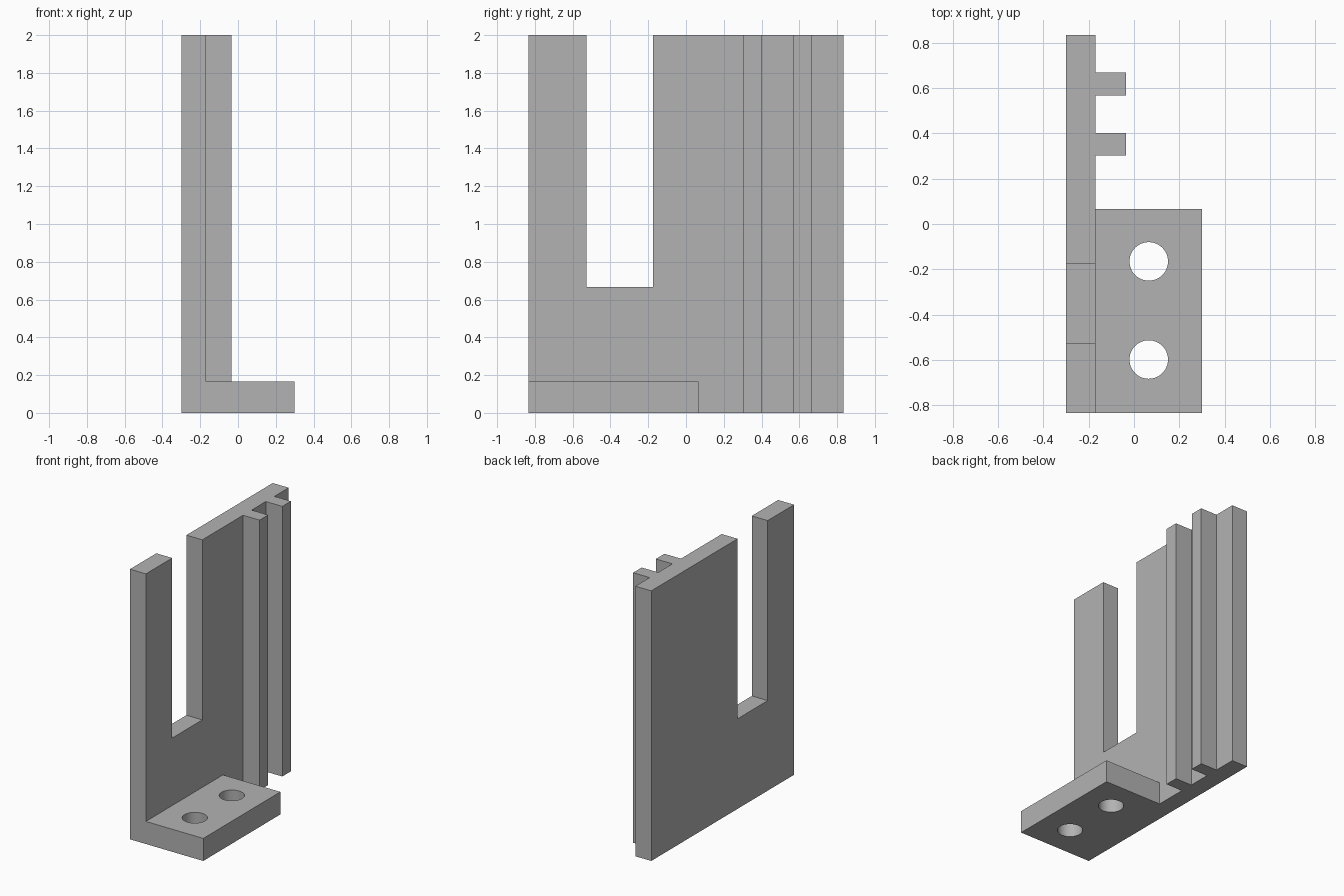
import bpy
import bmesh
import math
from mathutils import Matrix

cube = bpy.data.objects.get("Cube")
if cube:
    bpy.data.objects.remove(cube, do_unlink=True)

grey = bpy.data.materials.new("plain_grey")
grey.use_nodes = True
colour = (0.45, 0.45, 0.45, 1)
grey.diffuse_color = colour
bsdf = next(n for n in grey.node_tree.nodes if n.type == 'BSDF_PRINCIPLED')
bsdf.inputs["Base Color"].default_value = colour


def make_object(name, bm):
    mesh = bpy.data.meshes.new(name)
    bm.to_mesh(mesh)
    bm.free()
    mesh.materials.append(grey)
    obj = bpy.data.objects.new(name, mesh)
    bpy.context.collection.objects.link(obj)
    return obj


def box(name, xs, ys, zs):
    bm = bmesh.new()
    bmesh.ops.create_cube(bm, size=1)
    for v in bm.verts:
        v.co = [lo + (c + 0.5) * (hi - lo)
                for c, (lo, hi) in zip(v.co, (xs, ys, zs))]
    return make_object(name, bm)


def cylinder(name, x, y, z, radius, depth):
    bm = bmesh.new()
    bmesh.ops.create_cone(bm, cap_ends=True, segments=48, radius1=radius,
                          radius2=radius, depth=depth,
                          matrix=Matrix.Translation((x, y, z)))
    return make_object(name, bm)


def combine(target, tool, operation):
    """Apply a boolean with the tool, then discard the tool."""
    tool.hide_render = True
    mod = target.modifiers.new(tool.name, 'BOOLEAN')
    mod.operation = operation
    mod.solver = 'EXACT'
    mod.object = tool
    bpy.context.view_layer.objects.active = target
    bpy.ops.object.modifier_apply(modifier=mod.name)
    bpy.data.objects.remove(tool, do_unlink=True)


HEIGHT, FRONT, BACK = 2.0, -0.835, 0.835
LEFT, WALL, INSIDE = -0.3, -0.17, -0.23

# Upright wall with an open slot
bracket = box("slotted_bracket", (LEFT, WALL), (FRONT, BACK), (0, HEIGHT))
combine(bracket, box("slot", (-0.5, 0), (-0.527, -0.175), (0.667, 2.2)),
        'DIFFERENCE')

# Foot flange and the two guide ribs, overlapping into the wall
combine(bracket, box("foot_flange", (INSIDE, 0.3), (FRONT, 0.067), (0, 0.167)),
        'UNION')
for y0, y1 in ((0.302, 0.402), (0.568, 0.668)):
    combine(bracket, box("guide_rib", (INSIDE, -0.035), (y0, y1), (0, HEIGHT)),
            'UNION')

# Mounting holes through the flange
for y in (-0.165, -0.598):
    combine(bracket, cylinder("mounting_hole", 0.065, y, 0.08, 0.085, 0.5),
            'DIFFERENCE')

# Smooth hole walls, crisp edges elsewhere
bpy.ops.object.select_all(action='DESELECT')
bracket.select_set(True)
bpy.context.view_layer.objects.active = bracket
bpy.ops.object.shade_smooth_by_angle(angle=math.radians(30))
